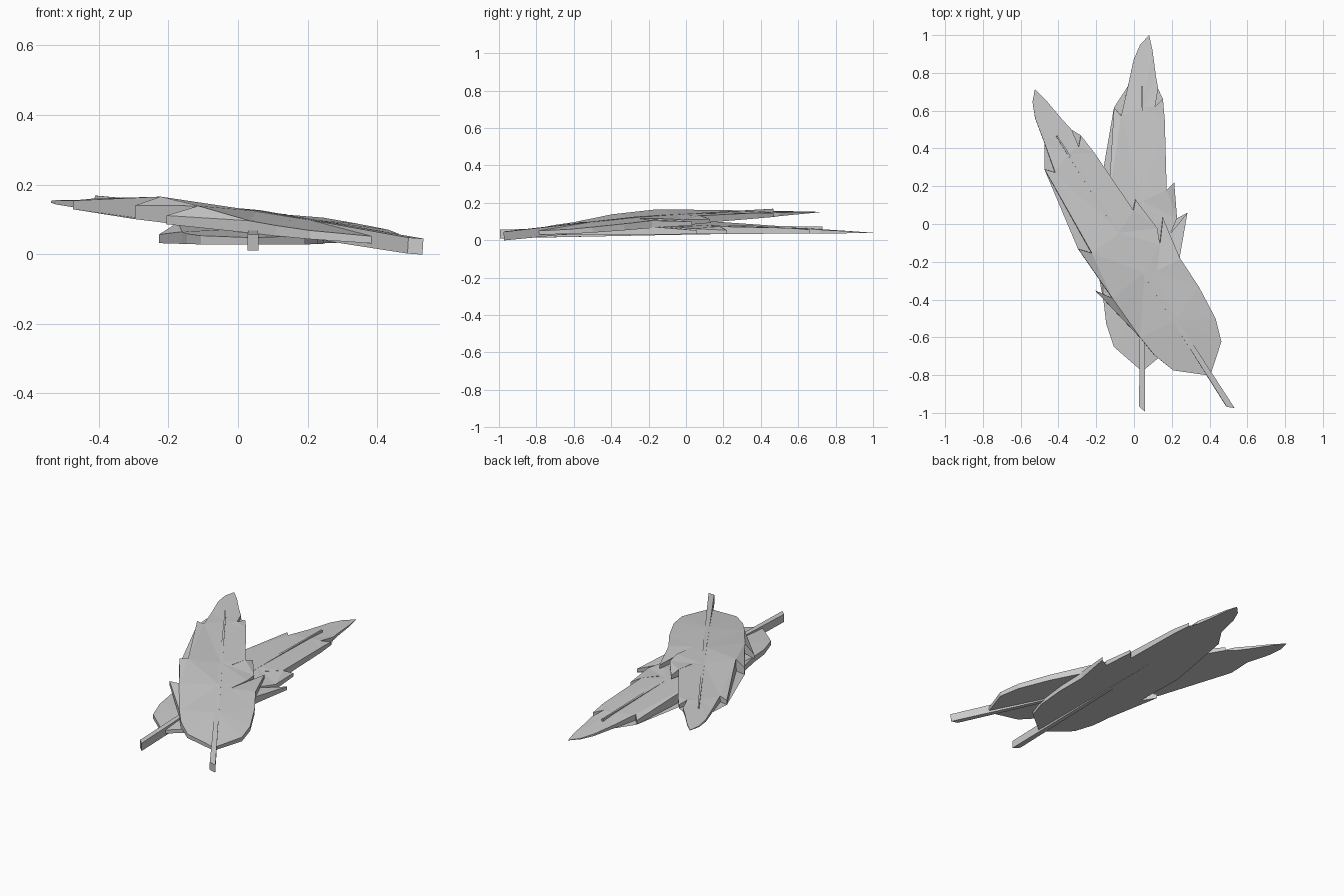
import bpy, bmesh

if "Cube" in bpy.data.objects:
    bpy.data.objects.remove(bpy.data.objects["Cube"])

# Feather outline in local space (x, y along the shaft, edge thickness)
LEFT = [(0, .20, .02), (-.15, .33, .025), (-.19, .45, .03), (-.204, .57, .035),
        (-.27, .911, .025), (-.216, .829, .06), (-.227, 1.145, .04),
        (-.179, 1.09, .07), (-.149, 1.597, .025), (-.111, 1.553, .035),
        (-.075, 1.71, .02), (-.045, 1.85, .012), (-.01, 1.93, .006), (.037, 1.98, .002)]
RIGHT = [(.147, .32, .025), (.187, .44, .03), (.203, .63, .035), (.20, .81, .04),
         (.24, 1.04, .02), (.06, .82, .045), (.15, .93, .04), (.185, 1.01, .03),
         (.17, 1.20, .02), (.06, 1.09, .045), (.13, 1.16, .04), (.12, 1.53, .03),
         (.11, 1.643, .02), (.068, 1.60, .03), (.085, 1.695, .02),
         (.072, 1.77, .015), (.055, 1.90, .008)]
CENTRE = [(.55, .045), (.85, .05), (1.1, .048), (1.6, .03)]
# Shaft stations (y, half width, bottom, top)
SHAFT = [(0, .016, -.016, .03), (.85, .010, -.004, .053), (1.71, .004, .006, .036)]


def finish(bm, name, loc, rot):
    bmesh.ops.triangulate(bm, faces=[f for f in bm.faces if len(f.verts) > 4])
    bmesh.ops.recalc_face_normals(bm, faces=bm.faces)
    me = bpy.data.meshes.new(name)
    bm.to_mesh(me)
    bm.free()
    ob = bpy.data.objects.new(name, me)
    ob.location, ob.rotation_euler = loc, rot
    bpy.context.collection.objects.link(ob)


def vane(name, loc, rot):
    bm = bmesh.new()
    outline = LEFT + RIGHT[::-1]
    low = [bm.verts.new((x, y, 0)) for x, y, t in outline]
    top = [bm.verts.new((x, y, t)) for x, y, t in outline]
    mid = [bm.verts.new((0, y, z)) for y, z in CENTRE]
    n, tip = len(outline), len(LEFT) - 1
    # flat underside, edge wall, and two upper halves meeting at the ridge
    bm.faces.new(low[::-1])
    for i in range(n):
        j = (i + 1) % n
        bm.faces.new((low[i], low[j], top[j], top[i]))
    bm.faces.new(top[:tip + 1] + mid[::-1])
    bm.faces.new(top[tip:] + [top[0]] + mid)
    finish(bm, name, loc, rot)


def shaft(name, loc, rot):
    bm = bmesh.new()
    rings = []
    for k, (y, w, b, t) in enumerate(SHAFT):
        s = .015 if k == 0 else 0  # obliquely cut quill end
        rings.append([bm.verts.new(p) for p in
                      ((-w, y + s, b), (w, y - s, b), (w, y - s, t), (-w, y + s, t))])
    for a, c in zip(rings, rings[1:]):
        for i in range(4):
            j = (i + 1) % 4
            bm.faces.new((a[i], a[j], c[j], c[i]))
    bm.faces.new(rings[0])
    bm.faces.new(rings[-1])
    finish(bm, name, loc, rot)


# Two crossed feathers: one lying flat, one tilted over it
for name, loc, rot in (("lower_feather", (.043, -.98, .026), (.006, 0, 0)),
                       ("upper_feather", (.51, -.97, .016), (.068, .03, .572))):
    vane(name + "_vane", loc, rot)
    shaft(name + "_shaft", loc, rot)
